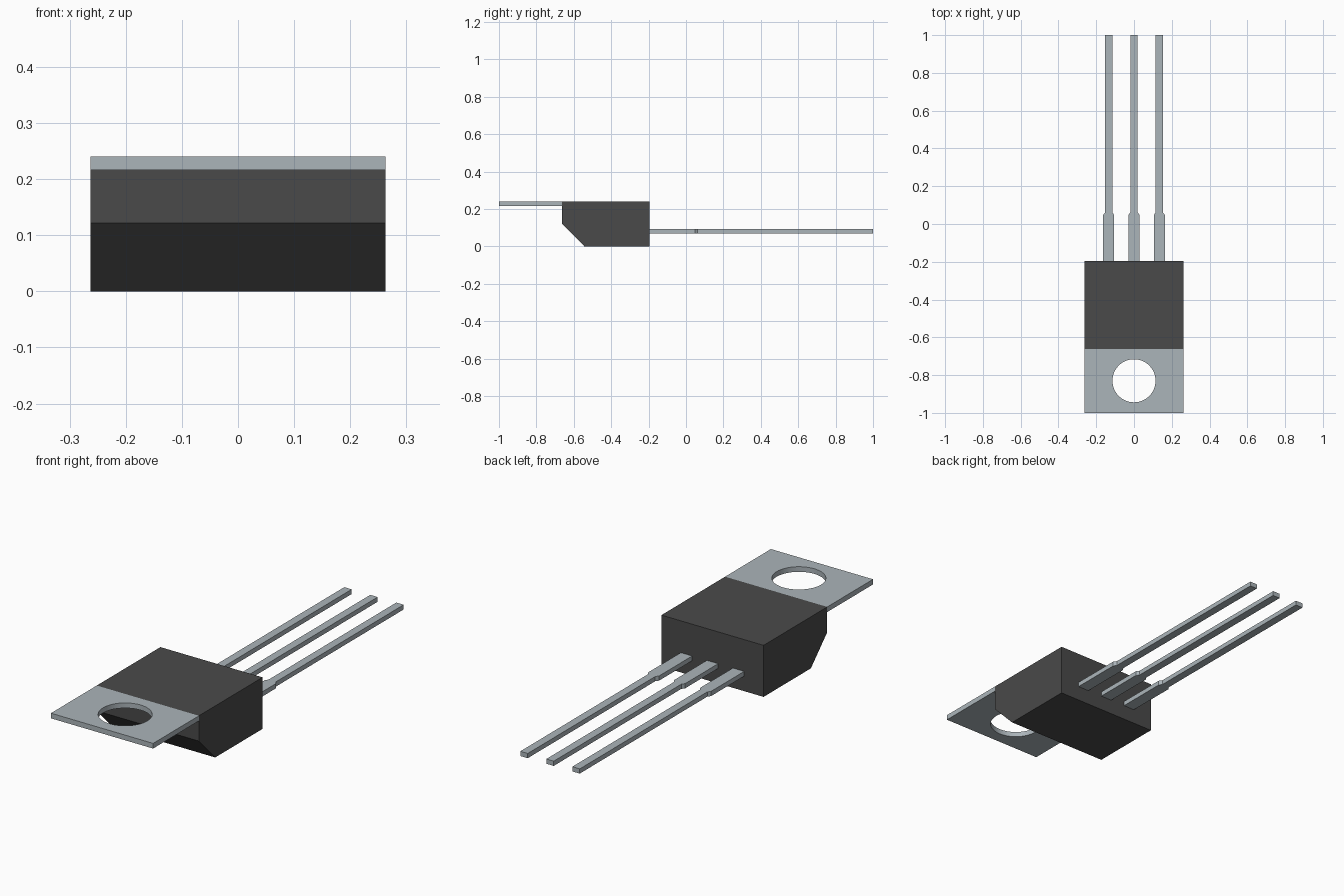
import bpy
import bmesh
import math
from mathutils import Vector

cube = bpy.data.objects.get("Cube")
if cube:
    bpy.data.objects.remove(cube, do_unlink=True)


def material(name, rgb):
    m = bpy.data.materials.new(name)
    m.use_nodes = True
    m.diffuse_color = (*rgb, 1)
    m.node_tree.nodes["Principled BSDF"].inputs["Base Color"].default_value = (*rgb, 1)
    return m


metal = material("tinned metal", (0.41, 0.46, 0.49))
plastic = material("black plastic", (0.068, 0.068, 0.068))


def prism(name, loops, depth, mat):
    """Fill an outline (plus any hole loops) and extrude it along depth."""
    bm = bmesh.new()
    for loop in loops:
        verts = [bm.verts.new(p) for p in loop]
        for a, b in zip(verts, verts[1:] + verts[:1]):
            bm.edges.new((a, b))
    if len(loops) == 1:
        bm.faces.new(bm.verts)
    else:
        bmesh.ops.triangle_fill(bm, edges=bm.edges[:], use_beauty=True)
    # Keep the base faces so that the solid is closed
    ext = bmesh.ops.extrude_face_region(bm, geom=bm.faces[:], use_keep_orig=True)
    moved = [g for g in ext["geom"] if isinstance(g, bmesh.types.BMVert)]
    bmesh.ops.translate(bm, verts=moved, vec=Vector(depth))
    bmesh.ops.recalc_face_normals(bm, faces=bm.faces[:])
    mesh = bpy.data.meshes.new(name)
    bm.to_mesh(mesh)
    bm.free()
    mesh.materials.append(mat)
    obj = bpy.data.objects.new(name, mesh)
    bpy.context.collection.objects.link(obj)
    bpy.ops.object.select_all(action="DESELECT")
    obj.select_set(True)
    bpy.context.view_layer.objects.active = obj
    bpy.ops.object.shade_smooth_by_angle(angle=math.radians(20))
    return obj


W = 0.263        # half width of body and tab
TOP = 0.24       # height of the flat top
FRONT = -0.663   # front of the body
BACK = -0.195    # back of the body

# Body: side profile with a chamfered lower front edge
side = [(FRONT, TOP), (BACK, TOP), (BACK, 0), (-0.543, 0), (FRONT, 0.122)]
prism("body", [[(-W, y, z) for y, z in side]], (2 * W, 0, 0), plastic)

# Mounting tab with a round screw hole
tab_z = 0.216
outline = [(-W, -1, tab_z), (W, -1, tab_z), (W, FRONT, tab_z), (-W, FRONT, tab_z)]
hole = []
for i in range(64):
    a = math.tau * i / 64
    hole.append((0.114 * math.cos(a), -0.83 + 0.114 * math.sin(a), tab_z))
prism("mounting_tab", [outline, hole], (0, 0, TOP - tab_z), metal)

# Three leads: wide shoulder, short taper, narrow pin
half = [(0.029, BACK - 0.02), (0.029, 0.048), (0.019, 0.062), (0.019, 1.0)]
plan = half + [(-x, y) for x, y in reversed(half)]
for name, cx in (("right_lead", -0.134), ("middle_lead", 0), ("left_lead", 0.134)):
    prism(name, [[(cx + x, y, 0.07) for x, y in plan]], (0, 0, 0.022), metal)
